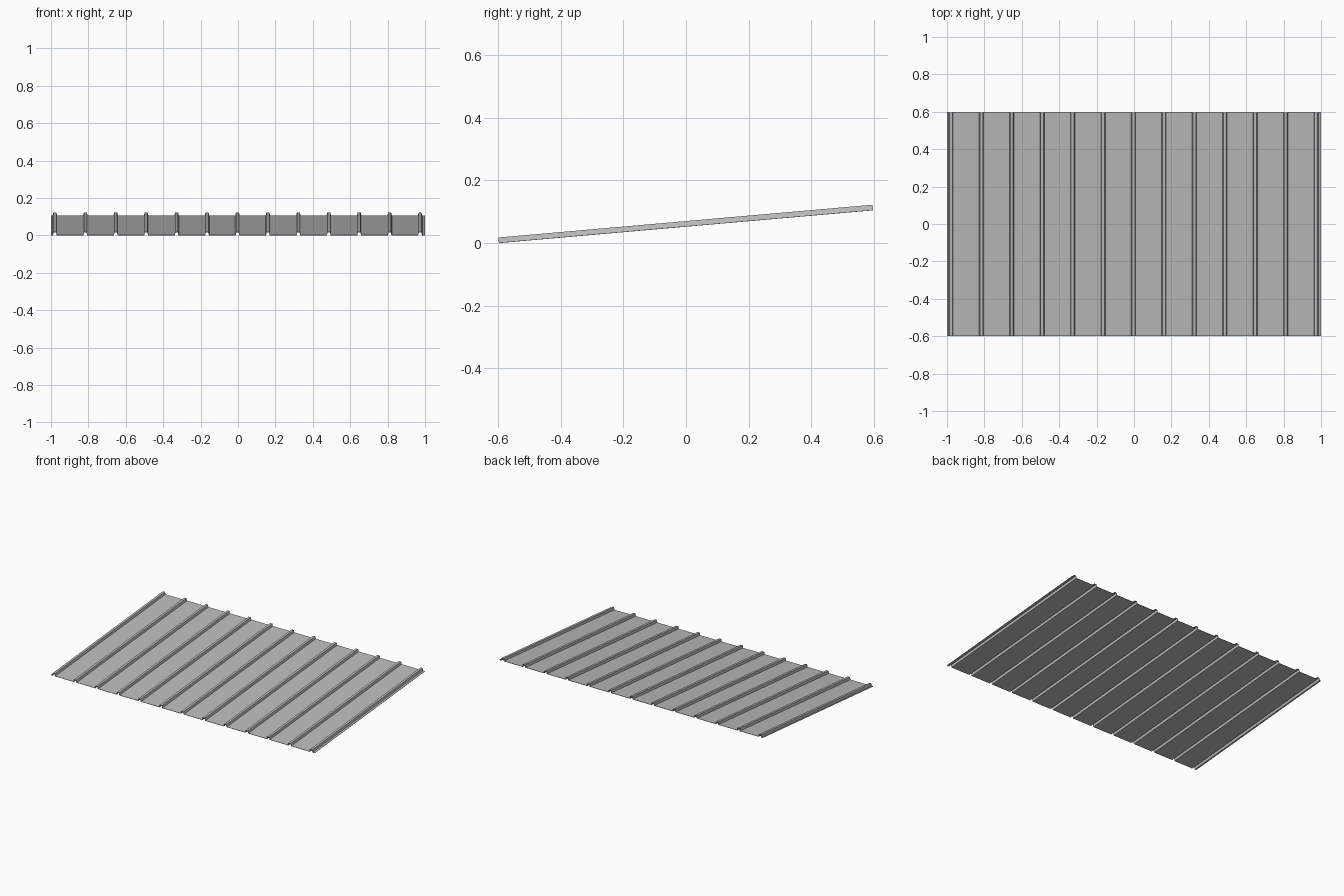
import bpy, bmesh, math

if "Cube" in bpy.data.objects:
    bpy.data.objects.remove(bpy.data.objects["Cube"])

RIBS, PITCH, FIRST = 13, 0.1627, -0.979
HEIGHT, THICK = 0.018, 0.002
BASE, CREST = 0.012, 0.008      # half widths of a rib
LENGTH, SLOPE = 1.2, math.radians(5)

steel = bpy.data.materials.new("grey steel")
steel.use_nodes = True
colour = (0.5, 0.5, 0.5, 1)
steel.diffuse_color = colour
steel.node_tree.nodes["Principled BSDF"].inputs["Base Color"].default_value = colour

# Cross-section: flat pans with hollow trapezoid ribs
top = [(-1, THICK)]
bottom = [(-1, 0)]
for i in range(RIBS):
    x = FIRST + i * PITCH
    top += [(x - BASE, THICK), (x - CREST, HEIGHT),
            (x + CREST, HEIGHT), (x + BASE, THICK)]
    inner = THICK
    bottom += [(x - BASE + inner, 0), (x - CREST + inner, HEIGHT - THICK),
               (x + CREST - inner, HEIGHT - THICK), (x + BASE - inner, 0)]
top.append((1, THICK))
bottom.append((1, 0))

# Extrude the section along the slope
bm = bmesh.new()


def place(x, h, along):
    y = along * math.cos(SLOPE) - h * math.sin(SLOPE)
    z = along * math.sin(SLOPE) + h * math.cos(SLOPE)
    return bm.verts.new((x, y, z + LENGTH / 2 * math.sin(SLOPE)))


rows = [[place(x, h, along) for x, h in line]
        for line in (top, bottom) for along in (-LENGTH / 2, LENGTH / 2)]
top_front, top_back, low_front, low_back = rows
for a, b in ((top_front, top_back), (low_back, low_front),
             (low_front, top_front), (top_back, low_back)):
    for i in range(len(a) - 1):
        bm.faces.new((a[i], a[i + 1], b[i + 1], b[i]))
for i in (0, -1):
    bm.faces.new([row[i] for row in (top_front, top_back, low_back, low_front)])
bmesh.ops.recalc_face_normals(bm, faces=bm.faces)

mesh = bpy.data.meshes.new("roof_sheet")
bm.to_mesh(mesh)
bm.free()
mesh.materials.append(steel)
sheet = bpy.data.objects.new("roof_sheet", mesh)
bpy.context.collection.objects.link(sheet)
